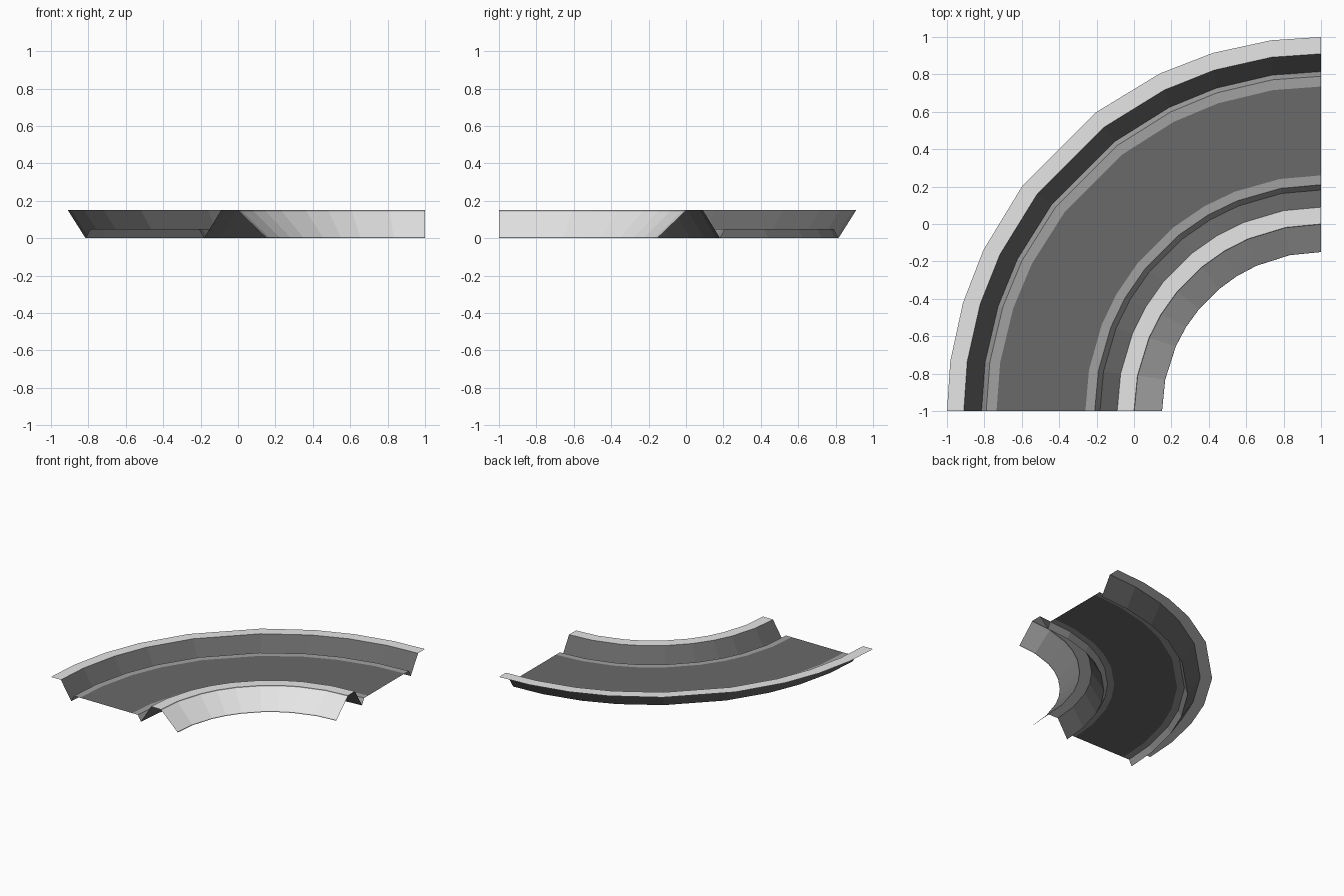
import bpy, math

if "Cube" in bpy.data.objects:
    bpy.data.objects.remove(bpy.data.objects["Cube"])

def material(name, v):
    m = bpy.data.materials.new(name)
    m.diffuse_color = (v, v, v, 1)
    m.use_nodes = True
    m.node_tree.nodes["Principled BSDF"].inputs["Base Color"].default_value = m.diffuse_color
    return m

dark = material("dark grey", 0.144)
mid = material("mid grey", 0.356)
light = material("light grey", 0.79)

# Station angles of the quarter bend, for the inner and outer radius (mirrored about 45 degrees)
IN_R, OUT_R = 0.85, 2.0
half_in = [0, 11.4, 24, 32, 40]
half_out = [0, 7.7, 16.8, 25.5, 37.1]
ang_in = half_in + [90 - a for a in reversed(half_in)]
ang_out = half_out + [90 - a for a in reversed(half_out)]

def sweep(name, profile, mat):
    """Sweep (radius, height) points, outer to inner, around the bend centre at (1, -1)."""
    verts, faces, n = [], [], len(profile)
    for a, b in zip(ang_in, ang_out):
        for r, z in profile:
            t = math.radians(a + (b - a) * (r - IN_R) / (OUT_R - IN_R))
            verts.append((1 - r * math.cos(t), -1 + r * math.sin(t), z))
    for i in range(len(ang_in) - 1):
        for j in range(n - 1):
            k = i * n + j
            faces.append((k, k + 1, k + n + 1, k + n))
    mesh = bpy.data.meshes.new(name)
    mesh.from_pydata(verts, [], faces)
    mesh.materials.append(mat)
    bpy.context.collection.objects.link(bpy.data.objects.new(name, mesh))

# Outer side: flat rim, sloping wall, kerb
sweep("outer_rim", [(2.0, 0.15), (1.91, 0.15)], light)
sweep("outer_wall", [(1.91, 0.15), (1.815, 0)], dark)
sweep("outer_kerb", [(1.815, 0), (1.79, 0.05), (1.735, 0.05)], mid)
# Track floor
sweep("track_floor", [(1.735, 0.05), (1.26, 0.05)], dark)
# Inner side: kerb, sloping wall, rim, outward bank
sweep("inner_kerb", [(1.26, 0.05), (1.21, 0.05), (1.182, 0)], mid)
sweep("inner_wall", [(1.182, 0), (1.09, 0.15)], dark)
sweep("inner_rim", [(1.09, 0.15), (1.0, 0.15)], light)
sweep("bank_top_edge", [(1.0, 0.15), (0.996, 0.144)], mid)
sweep("inner_bank", [(0.996, 0.144), (0.853, 0.007)], light)
sweep("bank_bottom_edge", [(0.853, 0.007), (0.85, 0)], mid)
